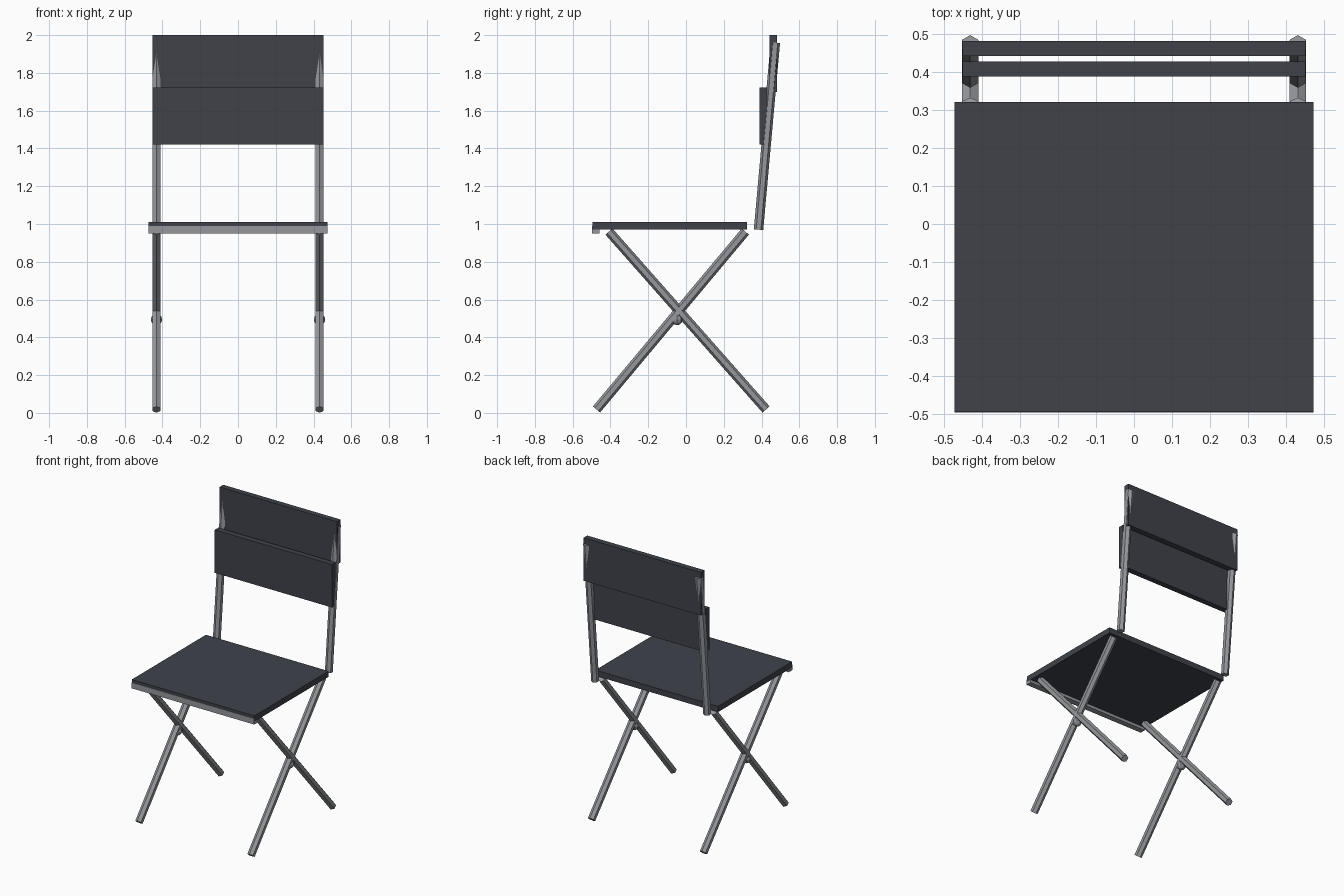
import bpy, math
from mathutils import Vector

if "Cube" in bpy.data.objects:
    bpy.data.objects.remove(bpy.data.objects["Cube"])


def material(name, rgb):
    m = bpy.data.materials.new(name)
    m.diffuse_color = (*rgb, 1)
    m.use_nodes = True
    m.node_tree.nodes["Principled BSDF"].inputs["Base Color"].default_value = m.diffuse_color
    return m


DARK = material("dark_fabric", (0.05, 0.055, 0.068))
METAL = material("grey_metal", (0.30, 0.31, 0.335))
SIDE_X = 0.432


def finish(name, mat):
    ob = bpy.context.object
    ob.name = name
    ob.data.materials.append(mat)
    return ob


def box(name, x, y, z, mat):
    """Box from half width x and (min, max) ranges in y and z."""
    bpy.ops.mesh.primitive_cube_add(size=1, location=(0, sum(y) / 2, sum(z) / 2))
    ob = finish(name, mat)
    ob.scale = (2 * x, y[1] - y[0], z[1] - z[0])


def tube(name, x, a, b):
    """Six-sided tube between two (y, z) points."""
    p, q = Vector((x, *a)), Vector((x, *b))
    d = q - p
    bpy.ops.mesh.primitive_cylinder_add(
        vertices=6, radius=0.025, depth=d.length, location=(p + q) / 2,
        rotation=(math.atan2(-d.y, d.z), 0, 0))
    finish(name, METAL)


# Seat panel and front rail
box("seat", 0.473, (-0.495, 0.322), (0.97, 1.01), DARK)
box("front_rail", 0.473, (-0.497, -0.457), (0.95, 0.99), METAL)

# Two backrest panels
box("upper_back_panel", 0.452, (0.443, 0.483), (1.70, 2.0), DARK)
box("lower_back_panel", 0.452, (0.389, 0.429), (1.422, 1.722), DARK)

# Crossed legs, back posts and pivots on both sides
for side, x in (("left", -SIDE_X), ("right", SIDE_X)):
    tube(f"front_leg_{side}", x, (-0.474, 0.018), (0.314, 0.96))
    tube(f"rear_leg_{side}", x, (0.424, 0.018), (-0.408, 0.96))
    tube(f"back_post_{side}", x, (0.384, 0.97), (0.473, 1.96))
    bpy.ops.mesh.primitive_uv_sphere_add(
        segments=8, ring_count=6, radius=0.03, location=(x, -0.047, 0.494))
    finish(f"pivot_{side}", METAL)
